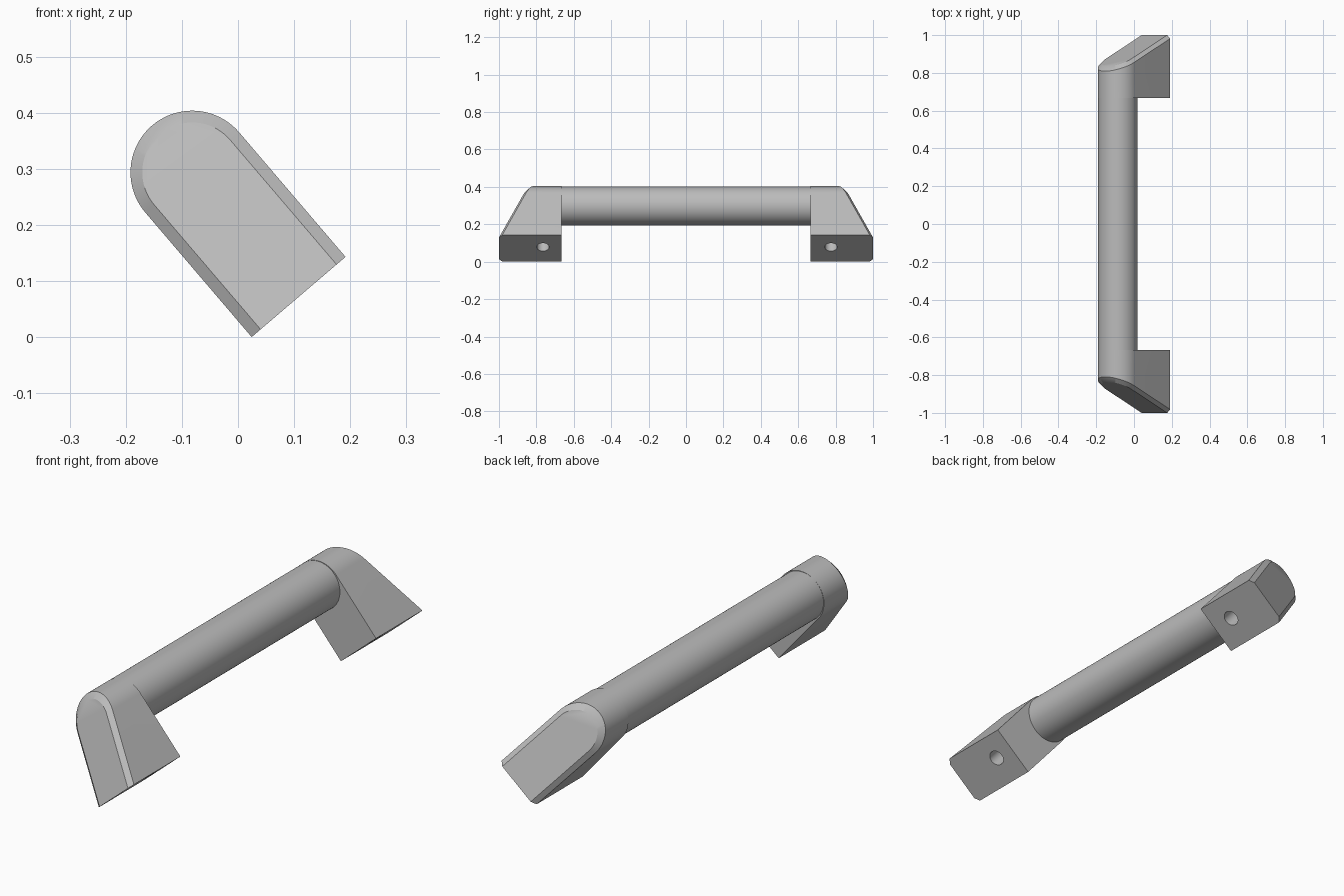
import bpy, bmesh, math
from mathutils import Matrix

if "Cube" in bpy.data.objects:
    bpy.data.objects.remove(bpy.data.objects["Cube"])

TILT = math.radians(40.5)
R, HEIGHT = 0.11, 0.292        # leg half-width, arc centre above mounting face
CHAMFER, DROP = 0.021, 0.018
SLOPE = 0.43                   # how far the end face leans in per unit of height
INNER = 0.666

# local x = leg width, local y = along the grip, local z = away from mounting face
FRAME = Matrix.Translation((0.108, 0, R * math.sin(TILT))) @ Matrix.Rotation(-TILT, 4, 'Y')

metal = bpy.data.materials.new("satin grey metal")
metal.use_nodes = True
GREY = (0.5, 0.5, 0.5, 1)
metal.diffuse_color = GREY
metal.node_tree.nodes["Principled BSDF"].inputs["Base Color"].default_value = GREY


def finish(bm, name):
    bmesh.ops.recalc_face_normals(bm, faces=bm.faces)
    mesh = bpy.data.meshes.new(name)
    bm.to_mesh(mesh)
    bm.free()
    mesh.materials.append(metal)
    ob = bpy.data.objects.new(name, mesh)
    ob.matrix_world = FRAME
    bpy.context.collection.objects.link(ob)
    return ob


def smooth(ob):
    bpy.ops.object.select_all(action='DESELECT')
    ob.select_set(True)
    bpy.context.view_layer.objects.active = ob
    bpy.ops.object.shade_smooth_by_angle(angle=math.radians(30))


def cylinder(name, radius, depth, matrix, sides):
    bm = bmesh.new()
    bmesh.ops.create_cone(bm, cap_ends=True, segments=sides, radius1=radius,
                          radius2=radius, depth=depth, matrix=matrix)
    return finish(bm, name)


def arch(radius, steps=40):
    # straight-sided outline with a round top
    pts = [(radius, 0)]
    for i in range(steps + 1):
        a = math.pi * i / steps
        pts.append((radius * math.cos(a), HEIGHT + radius * math.sin(a)))
    return pts + [(-radius, 0)]


def leg(name, side, hole_y):
    bm = bmesh.new()
    full, inset = arch(R), arch(R - CHAMFER)
    loops = [
        [bm.verts.new((p, side * INNER, q)) for p, q in full],
        [bm.verts.new((p, side * (1 - SLOPE * q - DROP), q)) for p, q in full],
        [bm.verts.new((p, side * (1 - SLOPE * q), q)) for p, q in inset],
    ]
    # wall and chamfer strips
    for a, b in zip(loops, loops[1:]):
        for i in range(len(a) - 1):
            bm.faces.new((a[i], a[i + 1], b[i + 1], b[i]))
    # inner face, sloped end face and mounting face
    bm.faces.new(loops[0])
    bm.faces.new(loops[2])
    bm.faces.new([l[0] for l in loops] + [l[-1] for l in reversed(loops)])
    ob = finish(bm, name)

    # blind screw hole in the mounting face
    cutter = cylinder("hole_cutter", 0.033, 0.3,
                      Matrix.Translation((0.01, hole_y, 0)), 32)
    cutter.hide_render = True
    mod = ob.modifiers.new("screw_hole", 'BOOLEAN')
    mod.operation = 'DIFFERENCE'
    mod.solver = 'EXACT'
    mod.object = cutter
    bpy.ops.object.select_all(action='DESELECT')
    ob.select_set(True)
    bpy.context.view_layer.objects.active = ob
    bpy.ops.object.modifier_apply(modifier=mod.name)
    bpy.data.objects.remove(cutter)
    smooth(ob)


leg("front_leg", -1, -0.765)
leg("back_leg", 1, 0.775)

# round grip bar between the legs
grip = cylinder("grip_bar", 0.1045, 2 * INNER + 0.02,
                Matrix.Translation((0, 0, HEIGHT + 0.005)) @ Matrix.Rotation(math.pi / 2, 4, 'X'), 80)
smooth(grip)
